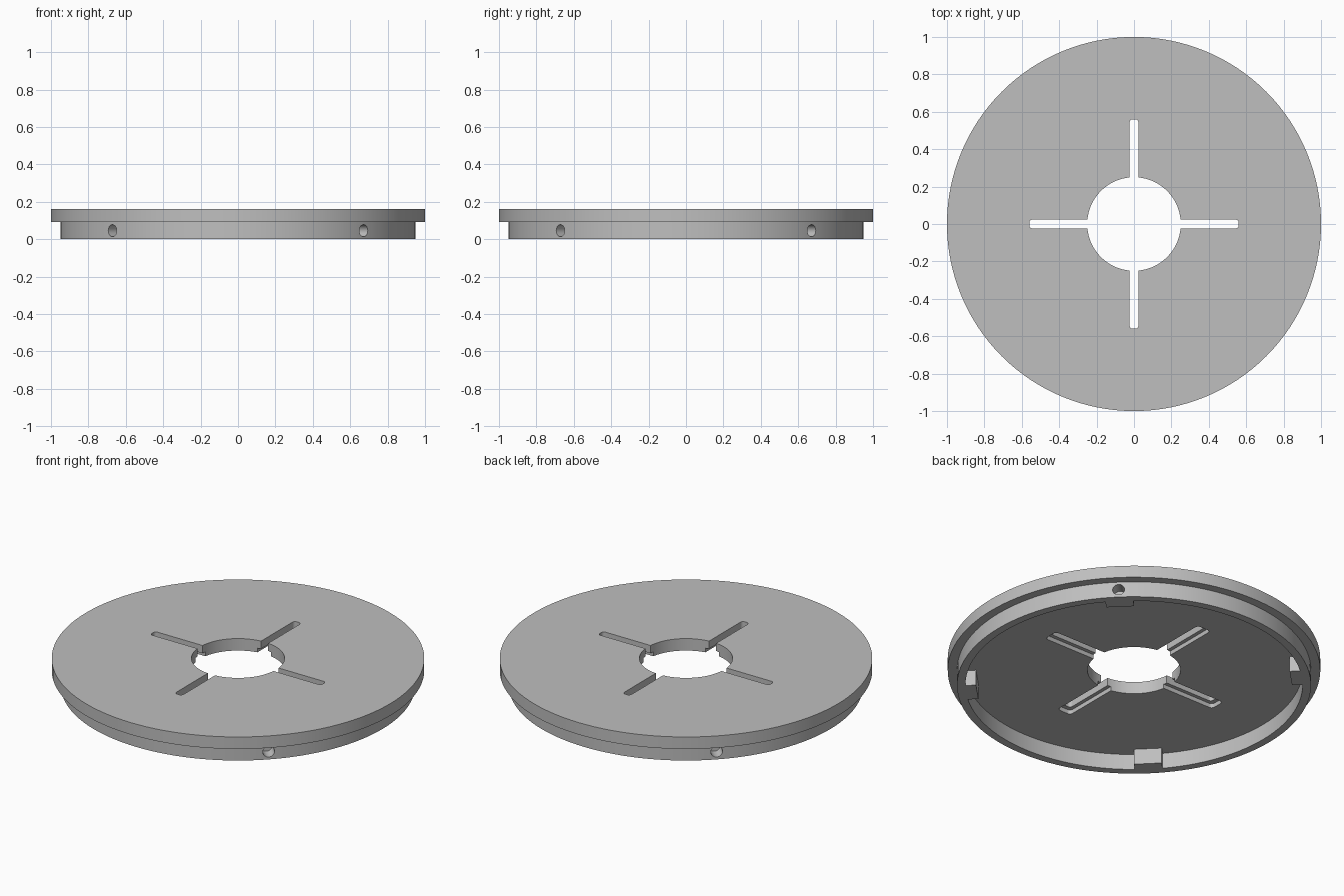
import bpy, bmesh, math
from mathutils import Matrix, Vector

if "Cube" in bpy.data.objects:
    bpy.data.objects.remove(bpy.data.objects["Cube"])

SEG = 128
grey = bpy.data.materials.new("plain grey")
grey.diffuse_color = (0.52, 0.52, 0.52, 1)
grey.use_nodes = True
grey.node_tree.nodes["Principled BSDF"].inputs["Base Color"].default_value = grey.diffuse_color


def make_object(name, bm):
    bmesh.ops.recalc_face_normals(bm, faces=bm.faces)
    mesh = bpy.data.meshes.new(name)
    bm.to_mesh(mesh)
    bm.free()
    mesh.materials.append(grey)
    obj = bpy.data.objects.new(name, mesh)
    bpy.context.collection.objects.link(obj)
    return obj


def lathe(name, profile):
    """Revolve a closed (radius, z) profile around the z axis."""
    bm = bmesh.new()
    rings = []
    for i in range(SEG):
        a = 2 * math.pi * i / SEG
        rings.append([bm.verts.new((r * math.cos(a), r * math.sin(a), z)) for r, z in profile])
    n = len(profile)
    for i in range(SEG):
        a, b = rings[i], rings[(i + 1) % SEG]
        for j in range(n):
            k = (j + 1) % n
            bm.faces.new((a[j], b[j], b[k], a[k]))
    return make_object(name, bm)


def rounded_bar(name, length, width, corner, z0, z1, angle):
    """Upright prism over a rounded rectangle, centred on the axis."""
    bm = bmesh.new()
    pts = []
    for q, (sx, sy) in enumerate(((1, 1), (-1, 1), (-1, -1), (1, -1))):
        for s in range(7):
            a = math.radians(90 * q + 15 * s)
            pts.append((sx * (length - corner) + corner * math.cos(a),
                        sy * (width - corner) + corner * math.sin(a), z0))
    face = bm.faces.new([bm.verts.new(p) for p in pts])
    top = bmesh.ops.extrude_face_region(bm, geom=[face])["geom"]
    bmesh.ops.translate(bm, vec=(0, 0, z1 - z0),
                        verts=[v for v in top if isinstance(v, bmesh.types.BMVert)])
    bm.transform(Matrix.Rotation(angle, 4, 'Z'))
    return make_object(name, bm)


def boolean(target, tool, operation):
    mod = target.modifiers.new(operation, 'BOOLEAN')
    mod.operation = operation
    mod.solver = 'EXACT'
    mod.object = tool
    bpy.context.view_layer.objects.active = target
    bpy.ops.object.modifier_apply(modifier=mod.name)
    bpy.data.objects.remove(tool, do_unlink=True)


# Flanged cover: plate with central opening and a stepped rim underneath
cover = lathe("round_cover", [(0.25, 0.163), (1.0, 0.163), (1.0, 0.092), (0.95, 0.092),
                              (0.95, 0.0), (0.905, 0.0), (0.905, 0.092), (0.25, 0.092)])

# Four screw blocks inside the rim, each with a blind radial hole
for i in range(4):
    turn = Matrix.Rotation(math.radians(45 + 90 * i), 4, 'Z')
    bm = bmesh.new()
    bmesh.ops.create_cube(bm, size=1, matrix=turn @ Matrix.Translation((0.885, 0, 0.055))
                          @ Matrix.Diagonal((0.08, 0.15, 0.11, 1)))
    boolean(cover, make_object("screw_block", bm), 'UNION')
for i in range(4):
    turn = Matrix.Rotation(math.radians(45 + 90 * i), 4, 'Z')
    bm = bmesh.new()
    bmesh.ops.create_cone(bm, cap_ends=True, segments=32, radius1=0.032, radius2=0.032, depth=0.2,
                          matrix=turn @ Matrix.Translation((0.975, 0, 0.046))
                          @ Matrix.Rotation(math.pi / 2, 4, 'Y'))
    boolean(cover, make_object("screw_hole", bm), 'DIFFERENCE')

# Crossed slots, with a wider shallow recess on the underside
for angle in (0, math.pi / 2):
    boolean(cover, rounded_bar("slot", 0.56, 0.0235, 0.018, 0.05, 0.2, angle), 'DIFFERENCE')
    boolean(cover, rounded_bar("slot_recess", 0.585, 0.045, 0.02, 0.05, 0.117, angle), 'DIFFERENCE')

bpy.ops.object.select_all(action='DESELECT')
cover.select_set(True)
bpy.context.view_layer.objects.active = cover
bpy.ops.object.shade_smooth_by_angle(angle=math.radians(30))
